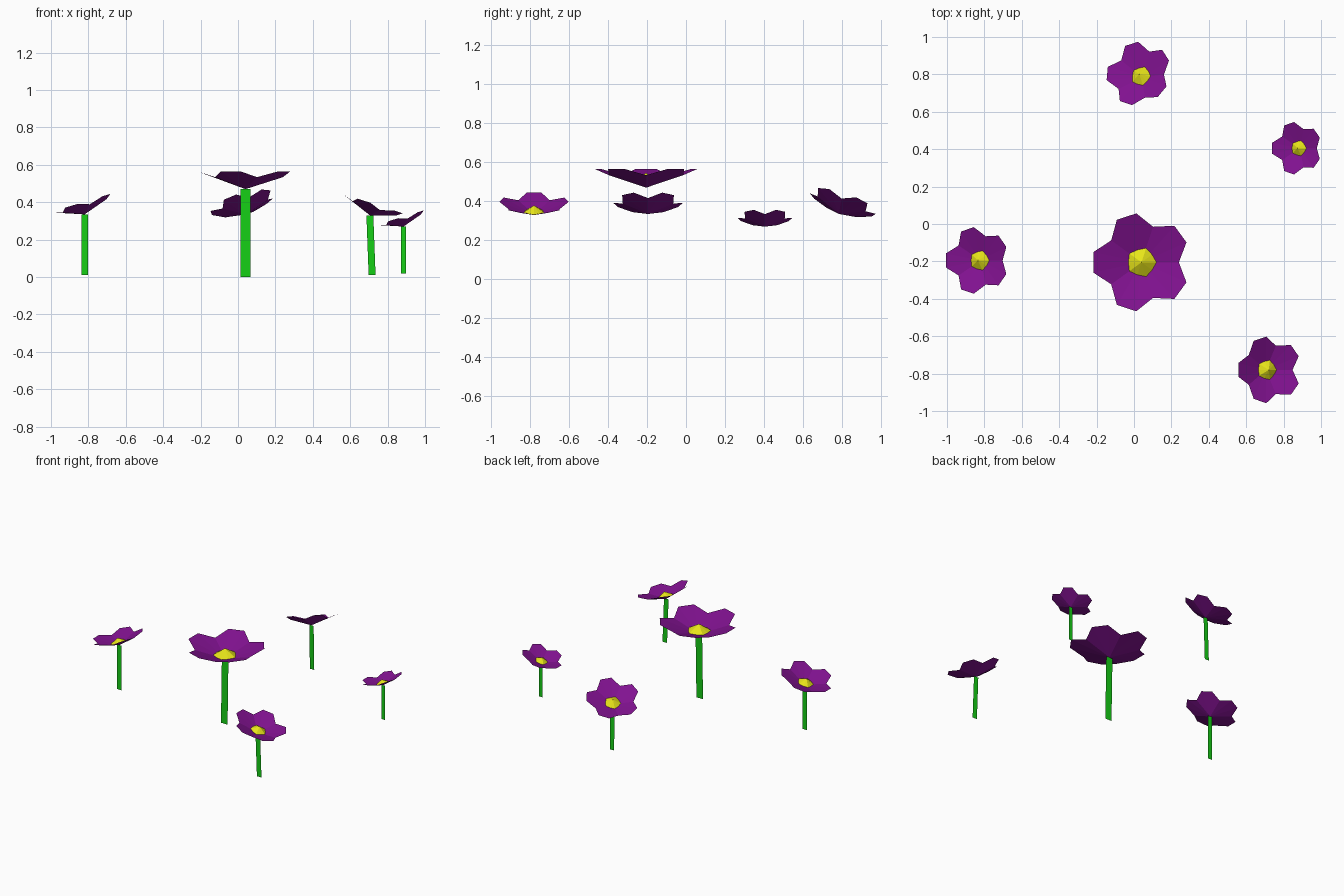
import bpy
from math import sin, cos, radians
from mathutils import Euler, Vector

if "Cube" in bpy.data.objects:
    bpy.data.objects.remove(bpy.data.objects["Cube"])


def material(name, rgb):
    m = bpy.data.materials.new(name)
    m.diffuse_color = (*rgb, 1)
    m.use_nodes = True
    m.node_tree.nodes["Principled BSDF"].inputs["Base Color"].default_value = m.diffuse_color
    return m


PURPLE = material("petal_purple", (0.22, 0.006, 0.28))
YELLOW = material("centre_yellow", (0.8, 0.78, 0.01))
GREEN = material("stem_green", (0.008, 0.62, 0.008))


def mesh_object(name, verts, faces, mat):
    me = bpy.data.meshes.new(name)
    me.from_pydata(verts, [], faces)
    me.materials.append(mat)
    ob = bpy.data.objects.new(name, me)
    bpy.context.collection.objects.link(ob)
    return ob


def fan(name, apex, rim, mat):
    """Flat triangles from an apex to a closed ring of (angle, radius, height)."""
    verts = [(0, 0, apex)]
    verts += [(r * cos(radians(a)), r * sin(radians(a)), z) for a, r, z in rim]
    n = len(rim)
    faces = [(0, 1 + i, 1 + (i + 1) % n) for i in range(n)]
    return mesh_object(name, verts, faces, mat)


def flower(name, top, scale, tilt_x, tilt_y, foot, width):
    # five shallow petals: a notch, then two tip corners each
    petal_rim, centre_rim = [], []
    for i in range(5):
        a = 72 * i
        petal_rim += [(a, 0.2, 0.064), (a + 24, 0.263, 0.095), (a + 48, 0.263, 0.095)]
        centre_rim += [(a, 0.08, 0.027), (a + 36, 0.07, 0.027)]
    petals = fan(name + "_petals", 0, petal_rim, PURPLE)
    # domed flower centre
    centre = fan(name + "_centre", 0.075, centre_rim, YELLOW)
    for ob in (petals, centre):
        ob.location = top
        ob.scale = (scale,) * 3
        ob.rotation_euler = Euler((radians(tilt_x), radians(tilt_y), 0))
    # flat ribbon stem
    w = Vector((width / 2, 0, 0))
    t, f = Vector(top), Vector(foot)
    mesh_object(name + "_stem", [f - w, f + w, t + w, t - w], [(0, 1, 2, 3)], GREEN)


flower("middle_flower", (0.04, -0.205, 0.47), 1.0, 0, 0, (0.04, -0.215, 0.0), 0.053)
flower("left_flower", (-0.82, -0.195, 0.335), 0.68, 0, -17, (-0.82, -0.195, 0.01), 0.035)
flower("back_flower", (0.042, 0.785, 0.335), 0.68, -18, -17, (0.04, 0.795, 0.01), 0.035)
flower("front_right_flower", (0.705, -0.78, 0.33), 0.68, 0, 18, (0.717, -0.78, 0.01), 0.037)
flower("small_flower", (0.885, 0.405, 0.27), 0.535, 0, -17, (0.885, 0.405, 0.02), 0.027)
